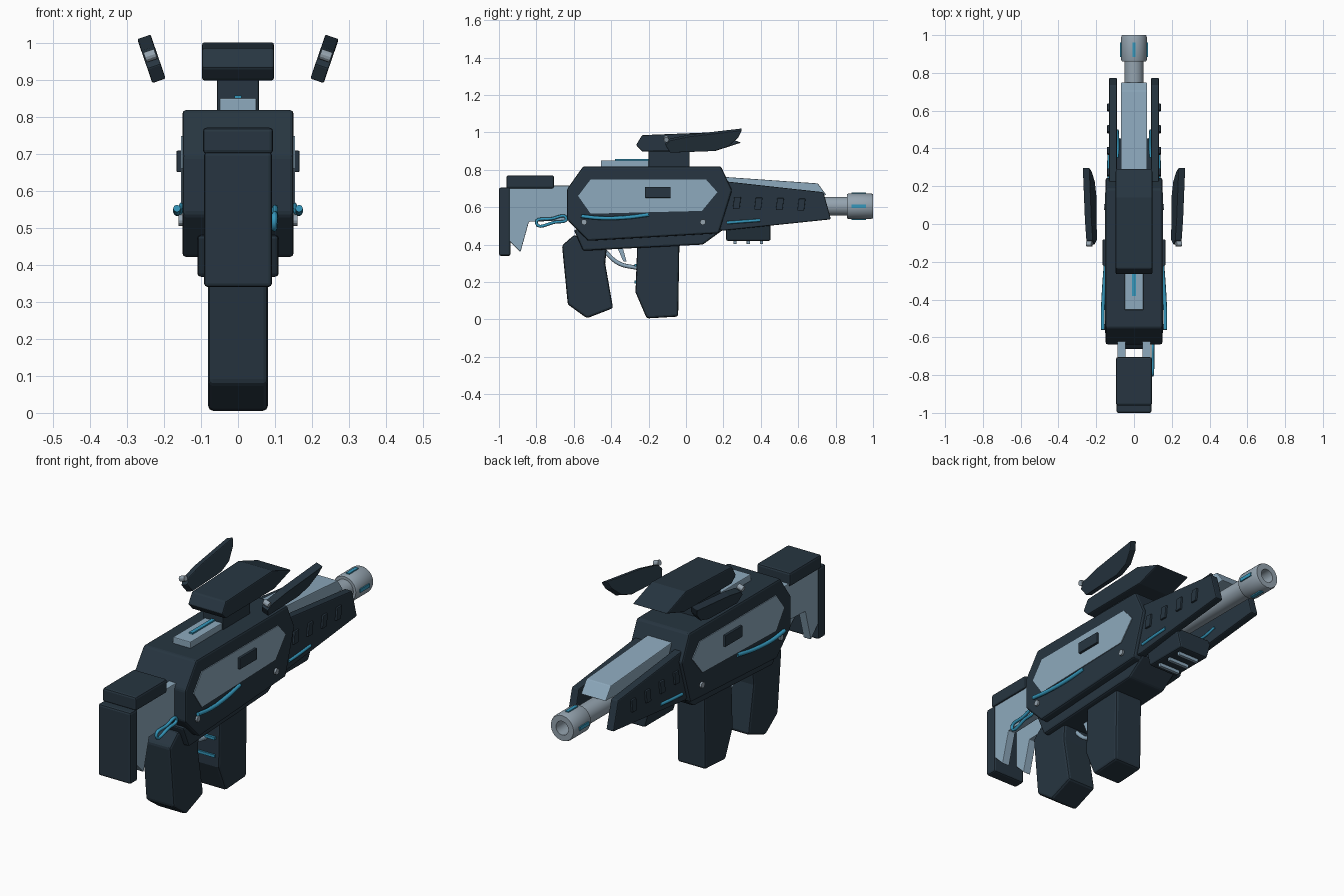
import bpy, bmesh, math
from mathutils import Matrix, Vector

cube = bpy.data.objects.get("Cube")
if cube:
    bpy.data.objects.remove(cube, do_unlink=True)


def material(name, rgb):
    m = bpy.data.materials.new(name)
    m.use_nodes = True
    m.diffuse_color = (*rgb, 1)
    bsdf = m.node_tree.nodes["Principled BSDF"]
    bsdf.inputs["Base Color"].default_value = (*rgb, 1)
    bsdf.inputs["Roughness"].default_value = 0.6
    return m


NAVY = material("dark navy", (0.02, 0.036, 0.052))
LIGHT = material("pale blue grey", (0.27, 0.4, 0.51))
STEEL = material("steel grey", (0.3, 0.37, 0.43))
CYAN = material("cyan", (0.035, 0.31, 0.5))
SIDES = (("left", 1), ("right", -1))


def finish(name, bm, mat, bevel=0.0):
    bmesh.ops.recalc_face_normals(bm, faces=bm.faces)
    me = bpy.data.meshes.new(name)
    bm.to_mesh(me)
    bm.free()
    me.materials.append(mat)
    ob = bpy.data.objects.new(name, me)
    bpy.context.collection.objects.link(ob)
    if bevel:
        mod = ob.modifiers.new("edges", "BEVEL")
        mod.width = bevel
        mod.segments = 2
        mod.limit_method = "ANGLE"
    return ob


def slab(name, profile, x0, x1, mat, bevel=0.006):
    """Side profile of (y, z) points extruded from x0 to x1."""
    bm = bmesh.new()
    face = bm.faces.new([bm.verts.new((x0, y, z)) for y, z in profile])
    new = bmesh.ops.extrude_face_region(bm, geom=[face])["geom"]
    bmesh.ops.translate(bm, vec=(x1 - x0, 0, 0),
                        verts=[v for v in new if isinstance(v, bmesh.types.BMVert)])
    return finish(name, bm, mat, bevel)


def box(name, x, y, z, mat, bevel=0.006):
    return slab(name, [(y[0], z[0]), (y[1], z[0]), (y[1], z[1]), (y[0], z[1])],
                x[0], x[1], mat, bevel)


def lathe(name, profile, z, mat, steps=32):
    """Spin (radius, y) points around the barrel line at height z."""
    bm = bmesh.new()
    vs = [bm.verts.new((r, y, 0)) for r, y in profile]
    edges = [bm.edges.new(p) for p in zip(vs, vs[1:])]
    bmesh.ops.spin(bm, geom=vs + edges, axis=(0, 1, 0), cent=(0, 0, 0),
                   angle=math.tau, steps=steps)
    bmesh.ops.remove_doubles(bm, verts=bm.verts, dist=0.0005)
    bmesh.ops.translate(bm, verts=bm.verts, vec=(0, 0, z))
    ob = finish(name, bm, mat)
    bpy.ops.object.select_all(action="DESELECT")
    bpy.context.view_layer.objects.active = ob
    ob.select_set(True)
    bpy.ops.object.shade_smooth_by_angle()
    return ob


def disc(name, x, y, z, r, depth, mat):
    bm = bmesh.new()
    bmesh.ops.create_cone(bm, cap_ends=True, segments=12, radius1=r, radius2=r, depth=depth,
                          matrix=Matrix.Translation((x, y, z)) @ Matrix.Rotation(math.pi / 2, 4, "Y"))
    return finish(name, bm, mat)


def tube(name, pts, r, mat, closed=False):
    cu = bpy.data.curves.new(name, "CURVE")
    cu.dimensions = "3D"
    cu.bevel_depth = r
    cu.bevel_resolution = 2
    cu.resolution_u = 6
    cu.use_fill_caps = True
    sp = cu.splines.new("BEZIER")
    sp.bezier_points.add(len(pts) - 1)
    for p, co in zip(sp.bezier_points, pts):
        p.co = co
        p.handle_left_type = p.handle_right_type = "AUTO"
    sp.use_cyclic_u = closed
    cu.materials.append(mat)
    ob = bpy.data.objects.new(name, cu)
    bpy.context.collection.objects.link(ob)


# Receiver
slab("receiver", [(-.637, .695), (-.55, .818), (.187, .818), (.246, .69),
                  (.175, .46), (-.524, .42), (-.637, .535)], -.15, .15, NAVY, .01)
slab("lower_receiver", [(-.6, .48), (-.55, .367), (.09, .4), (.2, .48)], -.11, .11, NAVY, .01)

# Stock
box("butt_pad", (-.092, .092), (-1, -.938), (.34, .705), NAVY, .01)
box("cheek_rest", (-.095, .095), (-.96, -.705), (.7, .77), NAVY, .01)
tube("stock_light", [(.098, -.8, .515), (.1, -.72, .538), (.1, -.64, .54), (.1, -.7, .52)],
     .008, CYAN, True)

# Grip, magazine and trigger
slab("rear_grip", [(-.6, .45), (-.663, .395), (-.632, .08), (-.53, .006), (-.39, .06),
                   (-.432, .3), (-.42, .42)], -.081, .081, NAVY, .012)
slab("magazine", [(-.26, .42), (-.27, .145), (-.21, .005), (-.042, .015), (-.035, .42)],
     -.08, .08, NAVY, .012)
for z in (.2, .29):
    box("magazine_light", (-.06, .06), (-.276, -.262), (z - .007, z + .007), CYAN, 0)
tube("trigger_guard", [(0, -.44, .37), (0, -.36, .3), (0, -.26, .275)], .011, LIGHT)
slab("trigger", [(-.37, .39), (-.335, .31), (-.318, .31), (-.34, .39)], -.014, .014, LIGHT, 0)

# Top rail and sight
box("top_rail", (-.05, .05), (-.455, -.19), (.81, .85), LIGHT, .004)
box("rail_light", (-.01, .01), (-.38, -.19), (.845, .857), CYAN, 0)
box("sight_mount", (-.057, .057), (-.2, .02), (.81, .92), NAVY)
slab("sight_body", [(-.235, .985), (-.267, .932), (-.235, .898), (.155, .9), (.295, .945),
                    (.14, 1.0)], -.097, .097, NAVY)

# Barrel, hollow muzzle and upper shroud
lathe("barrel", [(0, .15), (.05, .15), (.05, .88)], .605, STEEL)
lathe("muzzle", [(.035, .88), (.035, 1), (.064, 1), (.068, .99), (.068, .87), (.064, .86),
                 (.03, .86)], .605, STEEL)
for i in range(4):
    light = box("muzzle_light", (-.009, .009), (.885, .962), (.063, .073), CYAN, 0)
    light.matrix_world = Matrix.Translation((0, 0, .605)) @ Matrix.Rotation(i * math.pi / 2, 4, "Y")
slab("upper_shroud", [(.2, .762), (.705, .727), (.75, .665), (.2, .645)], -.07, .07, LIGHT, .004)

# Block under the fore end
block = box("under_block", (-.11, .11), (.215, .452), (.42, .52), NAVY, .008)
for v in block.data.vertices:
    if v.co.z < .45:
        v.co.x *= .75
for y in (.262, .333, .404):
    box("under_block_bar", (-.06, .06), (y - .009, y + .009), (.403, .425), LIGHT, .003)

# Paired side parts
for side, s in SIDES:
    slab(side + "_stock_plate", [(-.6, .715), (-.945, .715), (-.945, .42), (-.885, .36),
                                 (-.84, .522), (-.6, .53)], s * .045, s * .087, LIGHT, .003)
    slab(side + "_side_panel", [(-.577, .66), (-.51, .748), (.107, .748), (.168, .68),
                                (.085, .58), (-.51, .565)], s * .146, s * .154, LIGHT, 0)
    box(side + "_ejection_cover", (s * .15, s * .166), (-.22, -.082), (.65, .708), NAVY, .003)
    for y in (-.545, .09):
        disc(side + "_screw", s * .153, y, .52, .015, .014, STEEL)
    tube(side + "_body_light", [(s * .165, -.56, .552), (s * .165, -.46, .542),
                                (s * .158, -.32, .545), (s * .149, -.2, .56)], .01, CYAN)
    slab(side + "_fore_panel", [(.16, .735), (.21, .738), (.735, .68), (.775, .535),
                                (.2, .475), (.16, .48)], s * .09, s * .132, NAVY)
    for i in range(4):
        y, z = .272 + i * .115, .622 - i * .003
        slab(side + "_fore_rib", [(y - .022, z - .032), (y + .014, z - .032),
                                  (y + .022, z + .032), (y - .014, z + .032)],
             s * .125, s * .142, NAVY, .003)
    tube(side + "_fore_light", [(s * .132, .22, .517), (s * .134, .3, .523),
                                (s * .132, .395, .53)], .008, CYAN)
    tube(side + "_inner_light", [(s * .088, .35, .56), (s * .084, .42, .55),
                                 (s * .088, .5, .57)], .007, CYAN)

    # Floating fins, leaning outward around their centre
    centre = Vector((s * .234, 0, .957))
    lean = Matrix.Translation(centre) @ Matrix.Rotation(s * math.radians(19), 4, "Y")
    fin = slab(side + "_fin", [(-.11, -.022), (-.085, -.064), (.15, -.055), (.225, -.03),
                               (.28, .022), (.298, .062), (.02, .028), (-.085, .005)],
               -.019, .019, NAVY, .004)
    fin.matrix_world = lean
    pin = disc(side + "_fin_pin", 0, -.105, .008, .014, .03, STEEL)
    pin.matrix_world = lean
